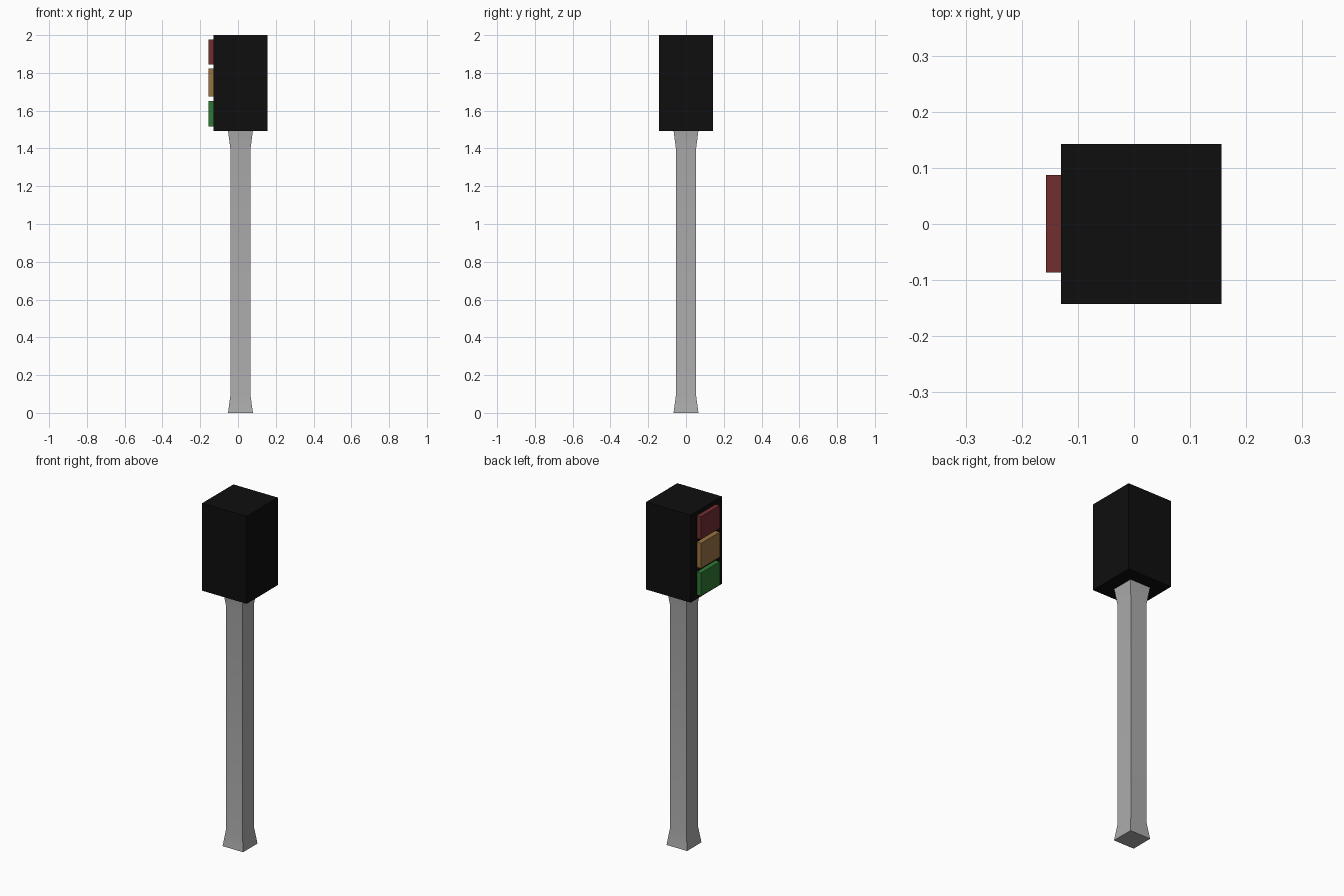
import bpy, bmesh, math

if "Cube" in bpy.data.objects:
    bpy.data.objects.remove(bpy.data.objects["Cube"])

CX = 0.013  # post and housing axis


def material(name, rgb):
    m = bpy.data.materials.new(name)
    m.diffuse_color = (*rgb, 1)
    m.use_nodes = True
    m.node_tree.nodes["Principled BSDF"].inputs["Base Color"].default_value = m.diffuse_color
    return m


def add_mesh(name, bm, mat):
    bmesh.ops.recalc_face_normals(bm, faces=bm.faces)
    me = bpy.data.meshes.new(name)
    bm.to_mesh(me)
    bm.free()
    ob = bpy.data.objects.new(name, me)
    bpy.context.collection.objects.link(ob)
    me.materials.append(mat)
    return ob


def square_loft(name, sections, mat):
    """Square rings (z, half width) joined from bottom to top, capped."""
    bm = bmesh.new()
    rings = [[bm.verts.new((CX + sx * h, sy * h, z))
              for sx, sy in ((-1, -1), (1, -1), (1, 1), (-1, 1))]
             for z, h in sections]
    for a, b in zip(rings, rings[1:]):
        for i in range(4):
            j = (i + 1) % 4
            bm.faces.new((a[i], a[j], b[j], b[i]))
    bm.faces.new(rings[0][::-1])
    bm.faces.new(rings[-1])
    return add_mesh(name, bm, mat)


def box(name, lo, hi, mat):
    bm = bmesh.new()
    bmesh.ops.create_cube(bm, size=1)
    for v in bm.verts:
        v.co = [l if c < 0 else h for c, l, h in zip(v.co, lo, hi)]
    return add_mesh(name, bm, mat)


# Post flared at both ends, shaded smoothly across the flare
post = square_loft("post", [(0, 0.066), (0.095, 0.053), (1.395, 0.053), (1.495, 0.066)],
                   material("grey", (0.41, 0.41, 0.41)))
bpy.context.view_layer.objects.active = post
post.select_set(True)
bpy.ops.object.shade_smooth_by_angle(angle=math.radians(30))

# Black signal housing
square_loft("housing", [(1.492, 0.143), (2.0, 0.143)],
            material("black", (0.0045, 0.0045, 0.0045)))

# Three lamps on the left face
for name, z0, z1, rgb in (("red_lamp", 1.844, 1.976, (0.165, 0.026, 0.028)),
                          ("amber_lamp", 1.676, 1.822, (0.32, 0.17, 0.055)),
                          ("green_lamp", 1.516, 1.650, (0.03, 0.19, 0.036))):
    box(name, (-0.157, -0.086, z0), (CX - 0.143, 0.087, z1), material(name, rgb))
